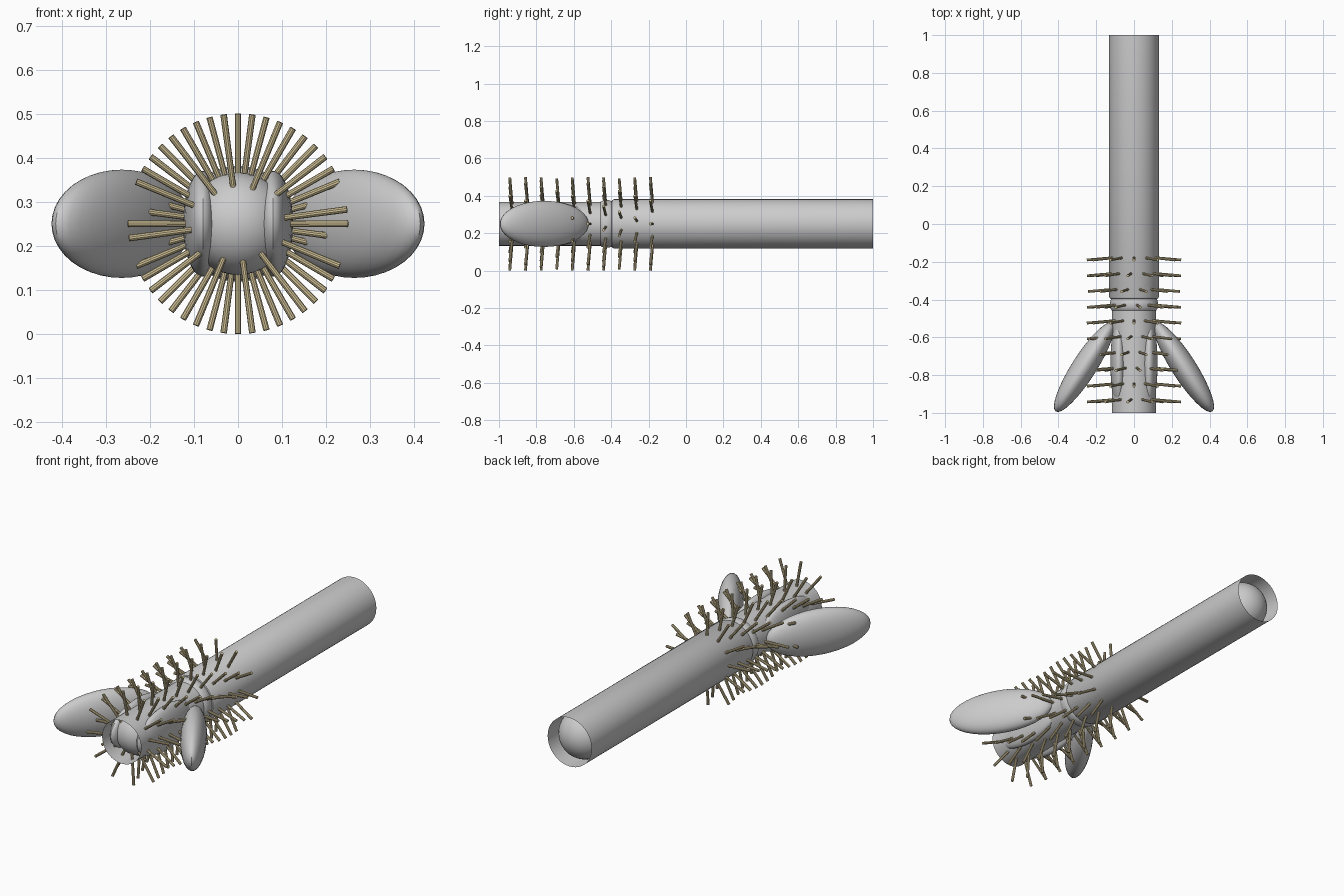
import bpy, bmesh, math
from mathutils import Matrix, Vector

if "Cube" in bpy.data.objects:
    bpy.data.objects.remove(bpy.data.objects["Cube"])

ZC = 0.25  # height of the main axis


def finish(bm, name, mat=None):
    me = bpy.data.meshes.new(name)
    bm.to_mesh(me)
    bm.free()
    for p in me.polygons:
        p.use_smooth = True
    ob = bpy.data.objects.new(name, me)
    bpy.context.collection.objects.link(ob)
    if mat:
        me.materials.append(mat)
    bpy.context.view_layer.objects.active = ob
    ob.select_set(True)
    bpy.ops.object.shade_smooth_by_angle(angle=math.radians(35))
    ob.select_set(False)
    return ob


def revolve(name, profile, seg=48):
    """Surface of revolution about the y axis; profile is (y, radius), y rising."""
    bm = bmesh.new()
    rings = []
    for y, r in profile:
        rings.append([bm.verts.new((r * math.cos(2 * math.pi * i / seg), y,
                                    ZC + r * math.sin(2 * math.pi * i / seg)))
                      for i in range(seg)])
    for a, b in zip(rings, rings[1:]):
        for i in range(seg):
            j = (i + 1) % seg
            bm.faces.new((a[i], b[i], b[j], a[j]))
    return finish(bm, name)


def ellipsoid(name, centre, radii, turn=0):
    bm = bmesh.new()
    m = (Matrix.Translation(centre) @ Matrix.Rotation(turn, 4, 'Z')
         @ Matrix.Diagonal((*radii, 1)))
    bmesh.ops.create_uvsphere(bm, u_segments=32, v_segments=20, radius=1, matrix=m)
    return finish(bm, name)


# open tubes and the collar between them
revolve("rear_tube", [(-0.40, 0.117), (-0.395, 0.127), (-0.385, 0.132), (1.0, 0.132)])
revolve("front_tube", [(-1.0, 0.117), (-0.39, 0.117)])
revolve("collar", [(-0.46, 0.115), (-0.452, 0.122), (-0.44, 0.126), (-0.425, 0.128),
                   (-0.41, 0.126), (-0.398, 0.122), (-0.39, 0.115)])

# rounded plugs inside the tube ends
ellipsoid("front_plug", (0, -0.883 + 0.03, ZC), (0.116, 0.116, 0.116))
ellipsoid("rear_plug", (0, 0.868, ZC), (0.131, 0.131, 0.131))

# splayed outer lobes and the flat inner lobes hugging the tube
for side, s in (("left", -1), ("right", 1)):
    ellipsoid(side + "_outer_lobe", (s * 0.264, -0.758, ZC), (0.065, 0.279, 0.123),
              s * math.radians(32.6))
    ellipsoid(side + "_inner_lobe", (s * 0.08, -0.74, ZC), (0.045, 0.24, 0.12))

# bristles: ten rings of twelve, each ring twisted a quarter step
tan = bpy.data.materials.new("bristle_tan")
tan.diffuse_color = (0.62, 0.52, 0.30, 1)
tan.use_nodes = True
tan.node_tree.nodes["Principled BSDF"].inputs["Base Color"].default_value = tan.diffuse_color
bm = bmesh.new()
for k in range(10):
    y = -0.942 + 0.0835 * k
    for i in range(12):
        a = math.radians(30 * i + 7.5 * (9 - k))
        out = Vector((math.cos(a), 0, math.sin(a)))
        base = Vector((0, y + 0.022, ZC)) + out * 0.01
        tip = Vector((0, y, ZC)) + out * 0.25
        d = tip - base
        m = (Matrix.Translation((base + tip) / 2)
             @ d.to_track_quat('Z', 'Y').to_matrix().to_4x4())
        bmesh.ops.create_cone(bm, cap_ends=True, segments=10, radius1=0.0065,
                              radius2=0.0075, depth=d.length, matrix=m)
finish(bm, "bristles", tan)
